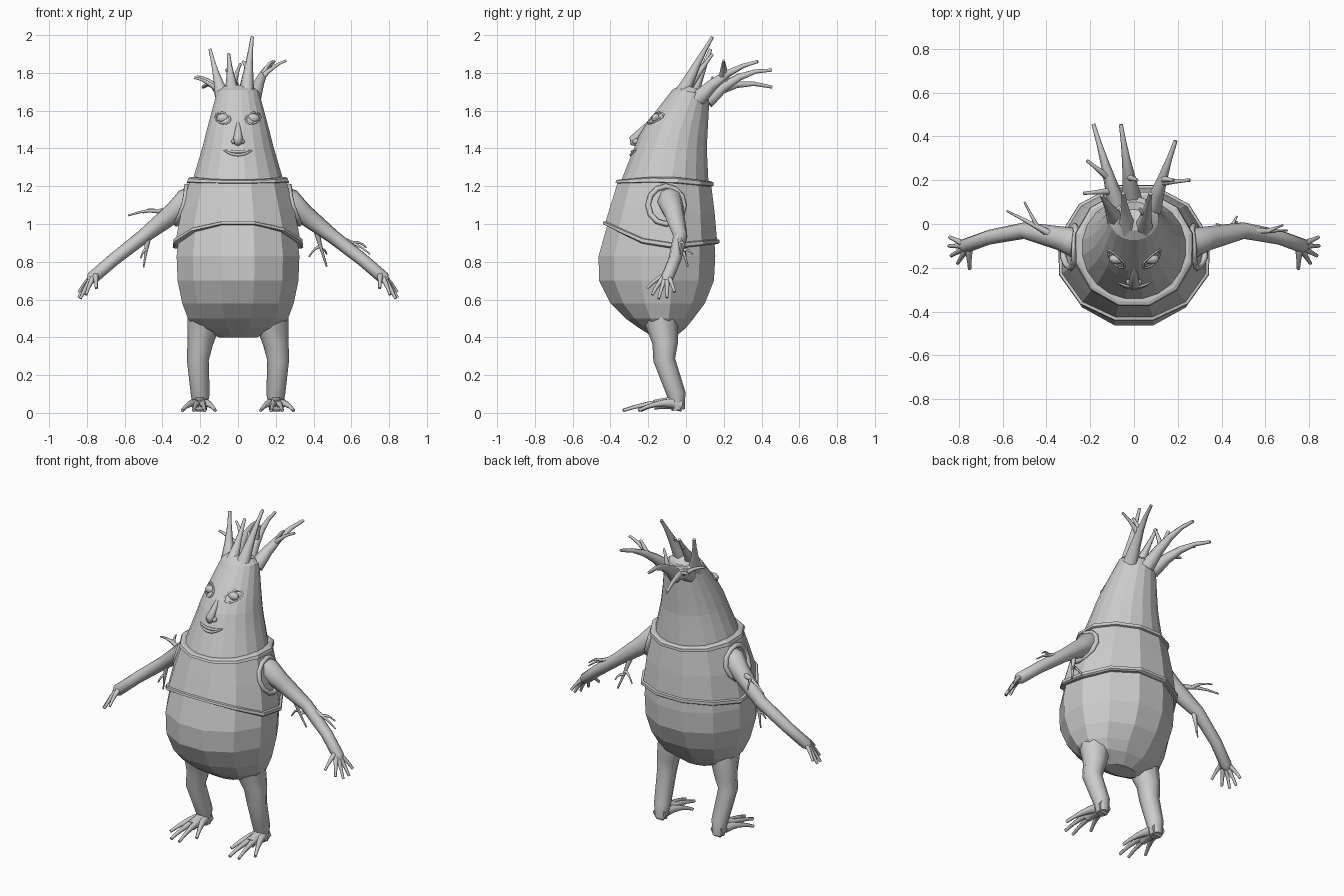
import bpy, bmesh, math
from mathutils import Vector

if "Cube" in bpy.data.objects:
    bpy.data.objects.remove(bpy.data.objects["Cube"])

# Torso/head silhouette: height, front y, back y, half width
PROFILE = [
    (.40, -.17, -.06, .10), (.45, -.25, .00, .22), (.50, -.32, .04, .265), (.58, -.40, .10, .295),
    (.70, -.46, .148, .32), (.83, -.463, .155, .325), (1.0, -.415, .145, .305),
    (1.2, -.355, .12, .25), (1.4, -.275, .11, .19), (1.5, -.235, .115, .165), (1.74, -.05, .128, .10)]


def section(z):
    """Centre y, half width and half depth of the silhouette at height z."""
    z = min(max(z, PROFILE[0][0]), PROFILE[-1][0])
    for a, b in zip(PROFILE, PROFILE[1:]):
        if z <= b[0]:
            t = (z - a[0]) / (b[0] - a[0])
            f, k, w = (a[i] + (b[i] - a[i]) * t for i in (1, 2, 3))
            return (f + k) / 2, w, (k - f) / 2


def face_y(x, z):
    cy, w, d = section(z)
    return cy - d * math.sqrt(max(0, 1 - (x / w) ** 2))


def loft(name, levels, n, caps=False):
    """Rings around the silhouette: (front z, side z, back z, outward offset)."""
    bm = bmesh.new()
    rings = []
    k = 1 / math.cos(math.pi / n)
    for zf, zs, zb, off in levels:
        ring = []
        for i in range(n):
            a = 2 * math.pi * (i + .5) / n
            c, s = math.cos(a), math.sin(a)
            z = zs + (zf - zs) * max(-s, 0) + (zb - zs) * max(s, 0)
            cy, w, d = section(z)
            ring.append(bm.verts.new(((w + off) * c * k, cy + (d + off) * s * k, z)))
        rings.append(ring)
    for r, q in zip(rings, rings[1:]):
        for i in range(n):
            j = (i + 1) % n
            bm.faces.new((r[i], r[j], q[j], q[i]))
    if caps:
        bm.faces.new(rings[0][::-1])
        bm.faces.new(rings[-1])
    me = bpy.data.meshes.new(name)
    bm.to_mesh(me)
    bm.free()
    bpy.context.collection.objects.link(bpy.data.objects.new(name, me))


def tubes(name, paths, side=1, res=1, cyclic=False):
    """Tapered tubes through (x, y, z, radius) points, joined as one mesh."""
    cu = bpy.data.curves.new(name, 'CURVE')
    cu.dimensions = '3D'
    cu.bevel_depth = 1
    cu.bevel_resolution = res
    cu.use_fill_caps = True
    for path in paths:
        sp = cu.splines.new('POLY')
        sp.points.add(len(path) - 1)
        sp.use_cyclic_u = cyclic
        for p, (x, y, z, r) in zip(sp.points, path):
            p.co = (x * side, y, z, 1)
            p.radius = r
    ob = bpy.data.objects.new(name, cu)
    bpy.context.collection.objects.link(ob)
    bpy.ops.object.select_all(action='DESELECT')
    bpy.context.view_layer.objects.active = ob
    ob.select_set(True)
    bpy.ops.object.convert(target='MESH')


def branch(base, tip, r0, r1, lift):
    """Bowed, tapering branch of five points."""
    a, b = Vector(base), Vector(tip)
    pts = []
    for i in range(5):
        t = i / 4
        p = a.lerp(b, t) + Vector((0, 0, 4 * lift * t * (1 - t)))
        pts.append((*p, r1 + (r0 - r1) * (1 - t) ** 1.6))
    return pts


def along(path, t):
    """Point on a path at fraction t."""
    f = t * (len(path) - 1)
    i = min(int(f), len(path) - 2)
    return Vector(path[i][:3]).lerp(Vector(path[i + 1][:3]), f - i)


def ball(name, loc, scale):
    bpy.ops.mesh.primitive_uv_sphere_add(segments=12, ring_count=8, radius=1, location=loc)
    bpy.context.object.name = name
    bpy.context.object.scale = scale


# Pear-shaped belly and tapered head
loft("belly", [(p[0], p[0], p[0], 0) for p in PROFILE[:8]], 12, True)
head = [(z, z, z, 0) for z in (1.17 + .06 * i for i in range(9))]
loft("head", head + [(1.71, 1.70, 1.68, 0), (1.735, 1.725, 1.705, -.025), (1.735, 1.72, 1.70, -.06)], 20, True)

# Cropped vest with raised hem and collar
vest = []
for t, off in ((0, -.01), (0, .016), (.02, .026), (.07, .026), (.08, .014), (.5, .014),
               (.915, .014), (.925, .026), (.98, .026), (1, .014), (1, -.012)):
    vest.append((1.0 + .235 * t, .86 + .395 * t, .895 + .33 * t, off))
loft("vest", vest, 12)

# Limb centre lines with radii
ARM = [(.20, -.09, 1.15, .06), (.275, -.085, 1.12, .068), (.34, -.065, 1.06, .055), (.50, -.03, .935, .038),
       (.66, -.06, .81, .034), (.77, -.10, .715, .034), (.785, -.105, .695, .018)]
LEG = [(.17, -.14, .54, .10), (.20, -.11, .37, .068), (.213, -.115, .28, .058),
       (.20, -.052, .10, .05), (.20, -.04, .015, .035)]
TIPS = [(.842, -.06, .64), (.845, -.10, .61), (.835, -.145, .605), (.805, -.18, .625), (.75, -.205, .66)]
TOES = [(.12, -.24), (.175, -.335), (.235, -.33), (.295, -.25)]
CIRCLE = [(math.cos(i * math.pi / 6), math.sin(i * math.pi / 6)) for i in range(12)]

for side, tag in ((1, "left"), (-1, "right")):
    tubes(tag + "_arm", [ARM], side, 2)
    tubes(tag + "_fingers", [branch((.755, -.10, .73), tip, .022, .008, .012) for tip in TIPS], side)

    # Armhole rim wrapped on the vest side
    rim = []
    for c, s in CIRCLE:
        y, z = -.105 + .095 * c, 1.10 + .10 * s
        cy, w, d = section(z)
        rim.append((w * math.sqrt(1 - ((y - cy) / d) ** 2) + .022, y, z, .015))
    tubes(tag + "_armhole", [rim], side, 1, True)

    tubes(tag + "_leg", [LEG], side, 2)
    instep = branch((.20, -.02, .045), (.205, -.17, .042), .045, .03, .008)
    tubes(tag + "_foot", [instep] + [branch((.2 + (x - .2) * .2, -.07, .05), (x, y, .013), .03, .009, .014)
                                     for x, y in TOES], side)

    # Eye with lid outline
    ex, ez = .08, 1.56
    ball(tag + "_eye", (side * ex, face_y(ex, ez) + .006, ez), (.034, .024, .025))
    lid = []
    for c, s in CIRCLE:
        x, z = ex + .039 * c, ez + .029 * s + .006 * c
        lid.append((x, face_y(x, z) - .002, z, .006))
    tubes(tag + "_eyelid", [lid], side, 0, True)
    ball(tag + "_nostril", (side * .02, -.262, 1.437), (.016, .022, .015))

# Nose and smiling lips
tubes("nose", [[(0, -.195, 1.54, .008), (0, -.276, 1.452, .025),
                (0, -.274, 1.43, .022), (0, -.255, 1.42, .01)]], 1, 2)
lips = []
for drop in (0, .016):
    row = []
    for i in range(9):
        u = i / 4 - 1
        x, z = .076 * u, 1.392 - (.010 + drop) * (1 - u * u)
        row.append((x, face_y(x, z) - .003, z, .008 * (1.05 - .6 * u * u)))
    lips.append(row)
tubes("lips", lips)


def grow(stems, forks, thin):
    """Add forks (stem index, fraction along it, tip) to the stems."""
    for i, t, tip in forks:
        stems.append(branch(along(stems[i], t), tip, thin, thin * .4, .012))
    return stems


# Twigs on each forearm
tubes("left_arm_twigs", grow(
    [branch(along(ARM, .40), (.47, .01, .775), .02, .005, -.01),
     branch(along(ARM, .52), (.70, -.03, .84), .022, .004, .02)],
    [(0, .5, (.375, 0, .825)), (0, .6, (.47, .035, .84)), (1, .5, (.68, -.005, .875))], .011))
tubes("right_arm_twigs", grow(
    [branch(along(ARM, .34), (.58, .06, 1.045), .022, .005, .02),
     branch(along(ARM, .47), (.50, -.03, .77), .022, .004, 0)],
    [(0, .4, (.50, .10, 1.06)), (1, .5, (.515, -.06, .82))], .011), -1)

# Crown of branches sweeping up and back, rooted around the head's rim
stems = []
for deg, tip, lift in ((300, (.075, .14, 1.99), .01), (195, (-.148, .13, 1.925), -.01),
                       (250, (-.05, .14, 1.90), -.005), (20, (.19, .38, 1.86), .035),
                       (150, (-.185, .455, 1.725), .045), (95, (-.06, .455, 1.815), .045)):
    a = math.radians(deg)
    base = (.085 * math.cos(a), .04 + .07 * math.sin(a), 1.67 - .02 * math.sin(a))
    stems.append(branch(base, tip, .045, .009, lift))
tubes("crown_branches", grow(stems, [
    (0, .35, (.025, .07, 1.86)), (2, .4, (-.05, .10, 1.83)), (3, .4, (.255, .20, 1.865)),
    (3, .45, (.18, .20, 1.86)), (4, .35, (-.215, .29, 1.78)), (4, .2, (-.23, .14, 1.775)),
    (5, .3, (.015, .20, 1.85))], .018))
